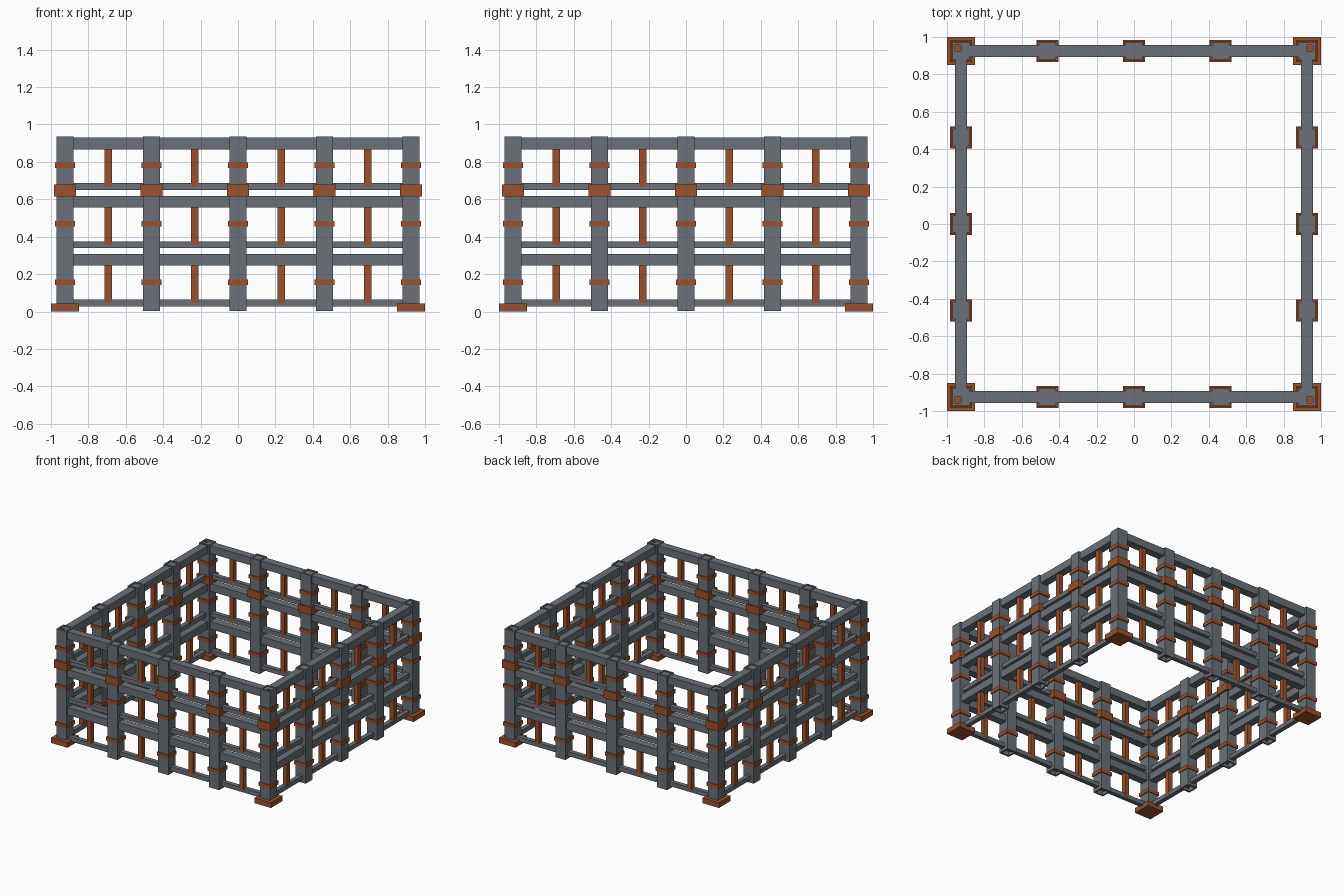
import bpy, bmesh
from mathutils import Vector

if "Cube" in bpy.data.objects:
    bpy.data.objects.remove(bpy.data.objects["Cube"])


def material(name, rgb):
    m = bpy.data.materials.new(name)
    m.diffuse_color = (*rgb, 1)
    m.use_nodes = True
    m.node_tree.nodes["Principled BSDF"].inputs["Base Color"].default_value = m.diffuse_color
    return m


STEEL = material("slate grey steel", (0.145, 0.167, 0.19))
RUST = material("rust orange", (0.32, 0.083, 0.03))


def finish(bm, name, mat):
    bmesh.ops.recalc_face_normals(bm, faces=bm.faces)
    mesh = bpy.data.meshes.new(name)
    bm.to_mesh(mesh)
    bm.free()
    mesh.materials.append(mat)
    ob = bpy.data.objects.new(name, mesh)
    bpy.context.collection.objects.link(ob)


def box(name, mat, centre, size):
    bm = bmesh.new()
    bmesh.ops.create_cube(bm, size=1)
    for v in bm.verts:
        v.co = Vector(centre) + v.co * Vector(size)
    finish(bm, name, mat)


def tube(name, mat, x, y, z0, z1, outer, inner):
    """Square tube standing upright, open at both ends."""
    bm = bmesh.new()
    loops = []
    for w, z in ((outer, z0), (outer, z1), (inner, z1), (inner, z0)):
        h = w / 2
        loops.append([bm.verts.new((x + sx * h, y + sy * h, z))
                      for sx, sy in ((-1, -1), (1, -1), (1, 1), (-1, 1))])
    for i in range(4):
        a, b = loops[i], loops[(i + 1) % 4]
        for j in range(4):
            k = (j + 1) % 4
            bm.faces.new((a[j], a[k], b[k], b[j]))
    finish(bm, name, mat)


R = 0.925                      # distance of each wall from the centre
STEP = R / 2                   # post spacing
POST, BORE, TOP = 0.092, 0.066, 0.935
WIDE_RAILS = ((0.245, 0.307), (0.556, 0.618), (0.867, 0.930))
THIN_RAILS = ((0.028, 0.064), (0.339, 0.375), (0.650, 0.686))
SMALL_BANDS = (0.156, 0.470, 0.783)

# Posts with their clamp bands
for i in range(-2, 3):
    for j in range(-2, 3):
        if max(abs(i), abs(j)) < 2:
            continue
        x, y = i * STEP, j * STEP
        corner = abs(i) == abs(j) == 2
        tube("corner_post" if corner else "side_post", STEEL,
             x, y, 0.04 if corner else 0.004, TOP, POST, BORE)
        for z in SMALL_BANDS:
            tube("small_band", RUST, x, y, z - 0.015, z + 0.015, 0.106, POST - 0.004)
        tube("large_band", RUST, x, y, 0.616, 0.68, 0.118, POST - 0.004)
        if corner:
            box("base_plate", RUST, (x, y, 0.0215), (0.15, 0.15, 0.043))

# Rails and pickets on all four sides
for side in (-1, 1):
    for along_x in (True, False):
        def place(name, mat, t, z, length, depth, height):
            if along_x:
                box(name, mat, (t, side * R, z), (length, depth, height))
            else:
                box(name, mat, (side * R, t, z), (depth, length, height))

        for z0, z1 in WIDE_RAILS:
            place("wide_rail", STEEL, 0, (z0 + z1) / 2, 2 * R, 0.064, z1 - z0)
        for z0, z1 in THIN_RAILS:
            place("thin_rail", STEEL, 0, (z0 + z1) / 2, 2 * R, 0.036, z1 - z0)
        # Pickets between each thin rail and the wide rail above it
        for (low, lt), (high, ht) in zip(THIN_RAILS, WIDE_RAILS):
            z0, z1 = (low + lt) / 2, high + 0.01
            for k in (-1.5, -0.5, 0.5, 1.5):
                place("picket", RUST, k * STEP, (z0 + z1) / 2, 0.038, 0.038, z1 - z0)
